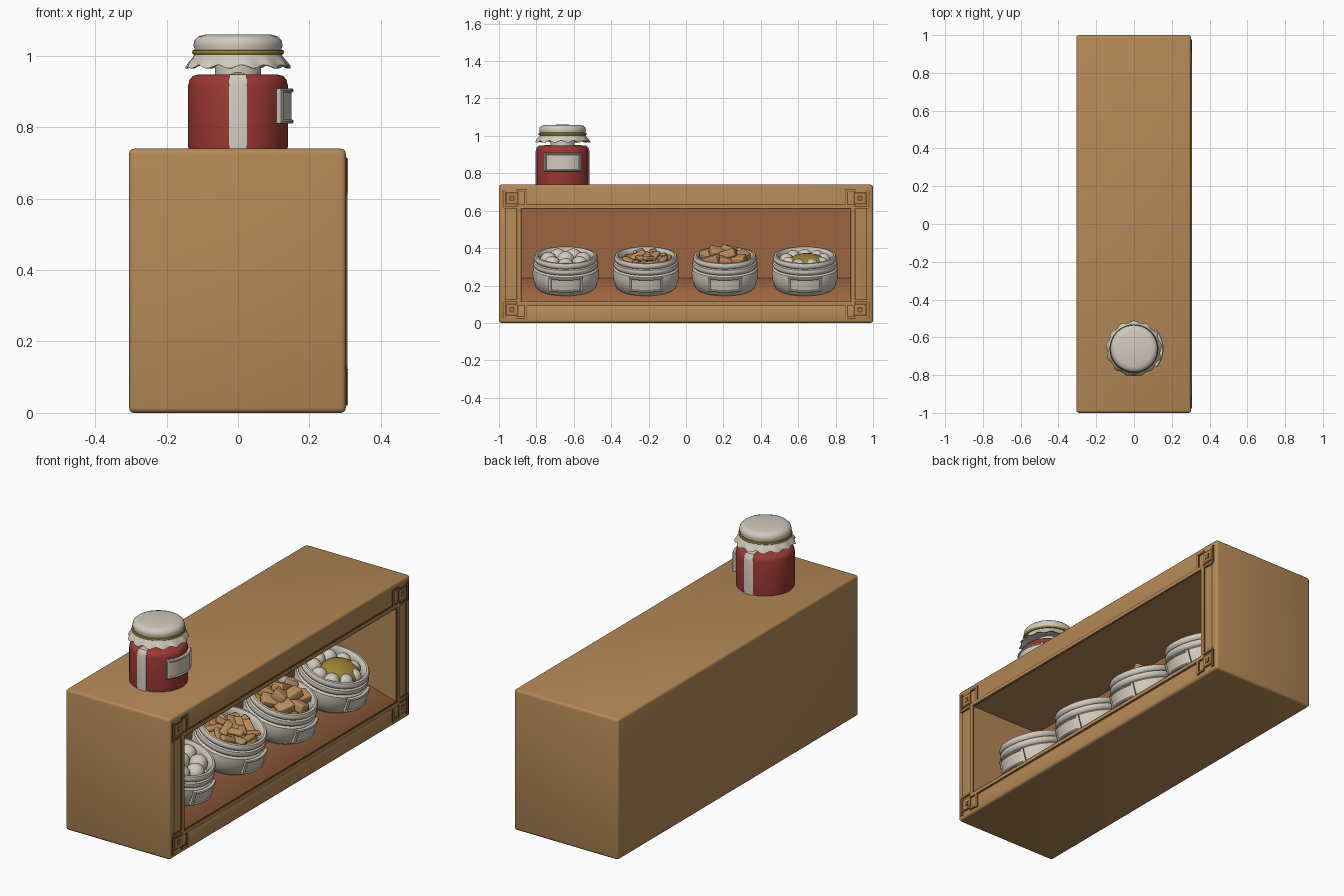
import bpy, bmesh, math, random
from mathutils import Matrix, Vector

if "Cube" in bpy.data.objects:
    bpy.data.objects.remove(bpy.data.objects["Cube"])

random.seed(4)

def mat(name, c):
    m = bpy.data.materials.new(name)
    m.diffuse_color = (*c, 1)
    m.use_nodes = True
    m.node_tree.nodes["Principled BSDF"].inputs["Base Color"].default_value = m.diffuse_color
    return m

WOOD = mat("golden wood", (.46, .25, .095))
INNER = mat("red brown wood", (.34, .13, .05))
DARK = mat("dark groove brown", (.17, .075, .025))
WHITE = mat("ceramic white", (.64, .59, .51))
RED = mat("jar red", (.33, .04, .033))
OLIVE = mat("olive yellow", (.34, .23, .035))
TAN = mat("food tan", (.50, .27, .11))

def finish(name, bm, mats, matrix=None, angle=40):
    bmesh.ops.recalc_face_normals(bm, faces=bm.faces[:])
    me = bpy.data.meshes.new(name)
    bm.to_mesh(me)
    bm.free()
    if matrix:
        me.transform(matrix)
    ob = bpy.data.objects.new(name, me)
    bpy.context.collection.objects.link(ob)
    for m in mats:
        me.materials.append(m)
    bpy.ops.object.select_all(action='DESELECT')
    ob.select_set(True)
    bpy.context.view_layer.objects.active = ob
    bpy.ops.object.shade_smooth_by_angle(angle=math.radians(angle))
    return ob

def add_box(bm, lo, hi, bevel=0, rot=None, mi=0):
    lo, hi = Vector(lo), Vector(hi)
    tmp = bmesh.new()
    bmesh.ops.create_cube(tmp, size=1)
    bmesh.ops.scale(tmp, vec=hi - lo, verts=tmp.verts)
    if bevel:
        bmesh.ops.bevel(tmp, geom=tmp.edges[:], offset=bevel, segments=3, profile=.5, affect='EDGES')
    for f in tmp.faces:
        f.material_index = mi
    tmp.transform(Matrix.Translation((lo + hi) / 2) @ (rot or Matrix()))
    me = bpy.data.meshes.new("tmp")
    tmp.to_mesh(me)
    tmp.free()
    bm.from_mesh(me)
    bpy.data.meshes.remove(me)

def add_ball(bm, c, r, s=(1, 1, 1), mi=0):
    m = Matrix.Translation(c) @ Matrix.Diagonal((*s, 1))
    vs = bmesh.ops.create_uvsphere(bm, u_segments=20, v_segments=12, radius=r, matrix=m)['verts']
    for f in {f for v in vs for f in v.link_faces}:
        f.material_index = mi

def lathe(profile, n=64, wave=None):
    """Full turn of an open (r, z) profile that starts and ends on the axis."""
    bm = bmesh.new()
    rings = []
    for r, z in profile:
        if r == 0:
            rings.append([bm.verts.new((0, 0, z))] * n)
            continue
        ring = []
        for i in range(n):
            a = 2 * math.pi * i / n
            dr, dz = wave(a, r, z) if wave else (0, 0)
            ring.append(bm.verts.new(((r + dr) * math.cos(a), (r + dr) * math.sin(a), z + dz)))
        rings.append(ring)
    for p, q in zip(rings, rings[1:]):
        for i in range(n):
            j = (i + 1) % n
            vs = list(dict.fromkeys((p[i], p[j], q[j], q[i])))
            bm.faces.new(vs)
    return bm

def arc(bm, loop, mid, half, n=14):
    """Part turn of a closed (r, z) loop, capped: curved labels and straps."""
    secs = []
    for i in range(n + 1):
        a = mid + half * (2 * i / n - 1)
        secs.append([bm.verts.new((r * math.cos(a), r * math.sin(a), z)) for r, z in loop])
    for p, q in zip(secs, secs[1:]):
        for i in range(len(loop)):
            j = (i + 1) % len(loop)
            bm.faces.new((p[i], p[j], q[j], q[i]))
    bm.faces.new(secs[0])
    bm.faces.new(secs[-1])

def label(bm, r, z0, z1, half):
    """Curved plate with a raised rim around it."""
    def ring(a, b, t):
        e = .004
        return [(r - .012, a), (r + t - e, a), (r + t, a + e), (r + t, b - e), (r + t - e, b), (r - .012, b)]
    arc(bm, ring(z0, z1, .008), 0, half)
    w = .011
    arc(bm, ring(z0, z0 + w, .014), 0, half)
    arc(bm, ring(z1 - w, z1, .014), 0, half)
    for s in (-1, 1):
        arc(bm, ring(z0, z1, .014), s * (half - .035), .035, 3)

# Cabinet: bevelled block with a sloping-floored display recess
bm = bmesh.new()
add_box(bm, (-.305, -1, 0), (.302, 1, .74), .014)
cabinet = finish("cabinet", bm, [WOOD, INNER])
bm = bmesh.new()
prof = [(.4, .118), (.302, .118), (-.11, .24), (-.11, .608), (.4, .608)]
ends = [[bm.verts.new((x, y, z)) for x, z in prof] for y in (-.88, .88)]
for e in ends:
    bm.faces.new(e)
for i in range(5):
    j = (i + 1) % 5
    bm.faces.new((ends[0][i], ends[0][j], ends[1][j], ends[1][i]))
cutter = finish("recess_cutter", bm, [WOOD])
mod = cabinet.modifiers.new("recess", 'BOOLEAN')
mod.object, mod.operation, mod.solver = cutter, 'DIFFERENCE', 'EXACT'
bpy.context.view_layer.objects.active = cabinet
bpy.ops.object.modifier_apply(modifier="recess")
bpy.data.objects.remove(cutter)
for p in cabinet.data.polygons:
    c, n = p.center, p.normal
    inside = -.12 < c.x < .29 and .1 < c.z < .6 and abs(c.y) < .8
    p.material_index = int(inside and n.x > .2)

# Frame: raised mouldings, dark groove lines and square fret corners
bm = bmesh.new()
X = .300
def plate(y0, y1, z0, z1, t, mi):
    add_box(bm, (X, min(y0, y1), min(z0, z1)), (X + t, max(y0, y1), max(z0, z1)), mi=mi)
def border(y, z0, z1, w, t, mi):
    for s in (-1, 1):
        plate(s * y, s * (y + w), z0 - w, z1 + w, t, mi)
    plate(-y, y, z0 - w, z0, t, mi)
    plate(-y, y, z1, z1 + w, t, mi)
border(.880, .118, .608, .006, .004, 1)
border(.886, .112, .614, .016, .007, 0)
border(.902, .096, .630, .006, .004, 1)
for s in (-1, 1):
    plate(s * .962, s * .968, .10, .63, .004, 1)
    for zc, d in ((.667, 1), (.07, -1)):
        for k, h in enumerate((.034, .026, .014, .006)):
            plate(s * (.93 - h), s * (.93 + h), zc - h, zc + h, .005 + .001 * k, 1 - k % 2)
        # hooked arms running along both sides of each corner
        for h, m, t in ((.008, 1, .0055), (.003, 0, .0075)):
            plate(s * (.857 - h), s * (.857 + h), zc - .05, zc + .045, t, m)
            plate(s * (.857 - h), s * (.897 + h), zc + d * .04 - h, zc + d * .04 + h, t, m)
            plate(s * .90, s * .972, zc - d * .05 - h, zc - d * .05 + h, t, m)
            plate(s * (.972 - h), s * (.972 + h), zc - .05, zc + .045, t, m)
finish("fret_frame", bm, [WOOD, DARK])

# Four tilted bowls with labels
TILT = math.radians(16.5)
bowl_profile = [(0, 0), (.150, 0), (.162, .010), (.174, .05), (.178, .085), (.174, .11), (.164, .118),
                (.172, .125), (.175, .136), (.171, .148), (.162, .152), (.169, .160), (.170, .172),
                (.163, .183), (.152, .184), (.144, .176), (.140, .15), (.14, .12), (0, .12)]
places = []
for k, y in enumerate((-.643, -.214, .208, .636)):
    M = Matrix.Translation((.07, y, .187)) @ Matrix.Rotation(TILT, 4, 'Y')
    places.append(M)
    finish(f"bowl_{k + 1}", lathe(bowl_profile), [WHITE], M)
    bm = bmesh.new()
    label(bm, .177, .03, .108, .5)
    finish(f"bowl_label_{k + 1}", bm, [WHITE], M)

def ring_points(n, r, z, off=0):
    return [(r * math.cos(off + 2 * math.pi * i / n), r * math.sin(off + 2 * math.pi * i / n), z) for i in range(n)]

def tumble(a):
    return (Matrix.Rotation(random.uniform(0, 6.3), 4, 'Z') @ Matrix.Rotation(random.uniform(-a, a), 4, 'X')
            @ Matrix.Rotation(random.uniform(-a, a), 4, 'Y'))

def chunk(bm, c, size, a):
    h = Vector(size) / 2
    c = Vector(c)
    add_box(bm, c - h, c + h, .008, tumble(a))

# Round buns
bm = bmesh.new()
for c in ring_points(7, .094, .148) + [(0, 0, .158)]:
    add_ball(bm, c, .045)
finish("round_buns", bm, [WHITE], places[0])

# Crisp strips
bm = bmesh.new()
add_ball(bm, (0, 0, .125), .135, (1, 1, .3))
for c in ring_points(11, .094, .162) + ring_points(6, .045, .178, .3) + [(0, 0, .18)]:
    chunk(bm, c, (.085, .04, .022), .45)
finish("crisp_strips", bm, [TAN], places[1])

# Heaped blocks on an olive bed
bm = bmesh.new()
add_ball(bm, (0, 0, .13), .136, (1, 1, .3), 1)
for c in ring_points(7, .088, .172) + ring_points(3, .038, .197, .5):
    chunk(bm, c, (.085, .065, .045), .4)
finish("heaped_blocks", bm, [TAN, OLIVE], places[2])

# Olive mound among round buns
bm = bmesh.new()
add_ball(bm, (.03, .01, .148), .1, (.95, 1.05, .48), 1)
for c in ring_points(9, .1, .148, .35):
    add_ball(bm, c, .039)
finish("mound_and_buns", bm, [WHITE, OLIVE], places[3])

# Red jar standing on top
J = Matrix.Translation((0, -.66, 0))
jar_profile = [(0, .735), (.138, .735), (.140, .75), (.140, .915), (.136, .933), (.126, .944), (.11, .948), (0, .948)]
finish("red_jar", lathe(jar_profile), [RED], J)
finish("jar_neck", lathe([(0, .945), (.065, .945), (.065, .99), (0, .99)]), [WHITE], J)
bm = bmesh.new()
outer = [(.144, .738), (.144, .916), (.139, .936), (.128, .948), (.06, .953)]
for side in (-1, 1):
    arc(bm, outer + [(.06, .944), (.12, .94), (.134, .915), (.134, .738)], side * math.pi / 2, .18, 6)
finish("jar_straps", bm, [WHITE], J)
bm = bmesh.new()
label(bm, .142, .81, .908, .69)
finish("jar_label", bm, [WHITE], J)

# Gathered cloth cover and its tie
def ruffle(a, r, z):
    k = max(0, min(1, (1.0 - z) / .03)) if r > .11 else 0
    return .005 * k * math.sin(13 * a), .005 * k * math.cos(13 * a + .6)
cover = [(0, 1.06), (.095, 1.059), (.112, 1.054), (.122, 1.044), (.125, 1.03), (.121, 1.016), (.121, 1.006),
         (.128, .994), (.138, .982), (.144, .970), (.139, .969), (.125, .984), (.10, .99), (0, .99)]
finish("cloth_cover", lathe(cover, 104, ruffle), [WHITE], J, 60)
tie = [(.123 + .006 * math.cos(t * math.pi / 4), 1.01 + .007 * math.sin(t * math.pi / 4)) for t in range(8)]
bm = bmesh.new()
arc(bm, tie, 0, math.pi, 64)
finish("cover_tie", bm, [OLIVE], J)
